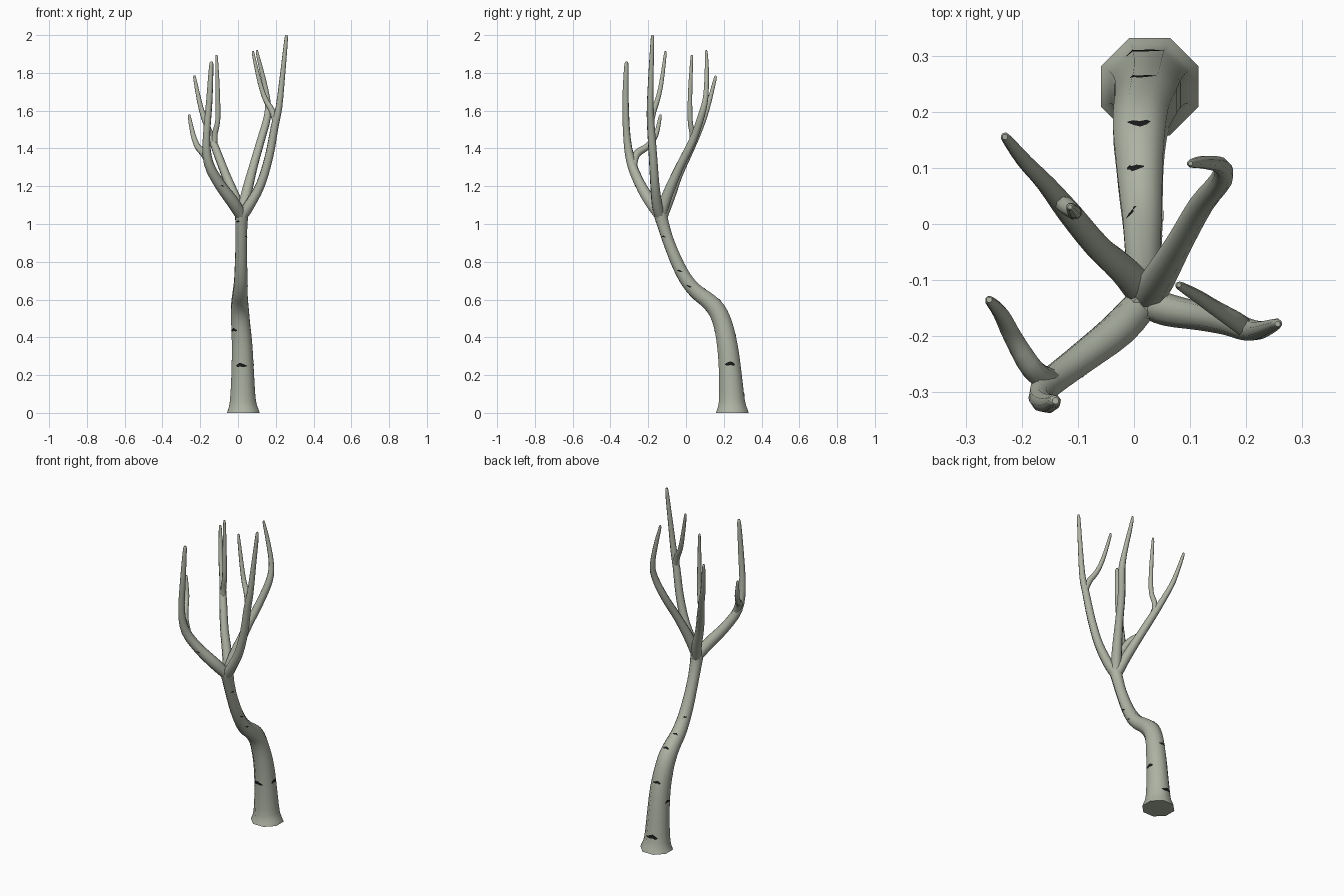
import bpy, bmesh, math
from mathutils import Vector
from mathutils.bvhtree import BVHTree

bark = bpy.data.materials.new("bark")
bark.diffuse_color = (0.42, 0.45, 0.37, 1)
dark = bpy.data.materials.new("dark_bark")
dark.diffuse_color = (0.01, 0.01, 0.01, 1)
SIDES = 8


def spline(pts, steps):
    """Catmull-Rom through (x, y, z, radius) points."""
    p = [Vector(q) for q in pts]
    p = [2 * p[0] - p[1]] + p + [2 * p[-1] - p[-2]]
    out = []
    for i in range(1, len(p) - 2):
        a, b, c, d = p[i - 1:i + 3]
        for k in range(steps):
            t = k / steps
            out.append(0.5 * (2 * b + (c - a) * t + (2 * a - 5 * b + 4 * c - d) * t * t
                              + (3 * b - a - 3 * c + d) * t ** 3))
    return out + [p[-2]]


def finish(bm, name, mat):
    me = bpy.data.meshes.new(name)
    bm.to_mesh(me)
    bm.free()
    me.materials.append(mat)
    ob = bpy.data.objects.new(name, me)
    bpy.context.collection.objects.link(ob)
    bpy.ops.object.select_all(action='DESELECT')
    ob.select_set(True)
    bpy.context.view_layer.objects.active = ob
    bpy.ops.object.shade_smooth_by_angle(angle=math.radians(60))
    return ob


def limb(name, pts, flat_start=False, steps=3):
    """Eight-sided tapering tube along a curved path."""
    path = spline(pts, steps)
    bm = bmesh.new()
    rings, side = [], Vector((1, 0, 0))
    for i, q in enumerate(path):
        t = (path[min(i + 1, len(path) - 1)] - path[max(i - 1, 0)]).to_3d().normalized()
        if flat_start and i == 0:
            t = Vector((0, 0, 1))
        side = (side - t * side.dot(t)).normalized()
        up = t.cross(side)
        ring = []
        for k in range(SIDES):
            a = 2 * math.pi * (k + 0.5) / SIDES
            ring.append(bm.verts.new(q.to_3d() + (side * math.cos(a) + up * math.sin(a)) * q.w))
        rings.append(ring)
    for r0, r1 in zip(rings, rings[1:]):
        for k in range(SIDES):
            j = (k + 1) % SIDES
            bm.faces.new((r0[k], r0[j], r1[j], r1[k]))
    bm.faces.new(rings[0][::-1])
    bm.faces.new(rings[-1])
    return finish(bm, name, bark)


# Trunk with flared foot and the bend
trunk = limb("trunk", [
    (.028, .245, 0, .094), (.026, .243, .06, .075), (.025, .235, .2, .065),
    (.022, .22, .35, .059), (.014, .195, .47, .054), (.01, .162, .545, .051),
    (.01, .115, .595, .046), (.012, .06, .637, .042), (.015, .008, .695, .038),
    (.016, -.04, .78, .035), (.017, -.09, .9, .032), (.018, -.122, 1.0, .034),
    (.02, -.137, 1.06, .037), (.023, -.145, 1.095, .025)], True)

# Front left branch and twig
limb_a = limb("front_left_branch", [
    (.02, -.135, 1.04, .03), (-.03, -.19, 1.12, .033), (-.1, -.245, 1.215, .029),
    (-.155, -.288, 1.32, .026), (-.167, -.312, 1.45, .02), (-.152, -.32, 1.65, .017),
    (-.142, -.316, 1.83, .012), (-.14, -.315, 1.86, .006)])
limb("front_left_twig", [
    (-.145, -.28, 1.3, .02), (-.178, -.262, 1.37, .021), (-.214, -.205, 1.41, .017),
    (-.237, -.16, 1.47, .014), (-.256, -.138, 1.56, .009), (-.258, -.135, 1.58, .005)])

# Back left branch and twig
limb("back_left_branch", [
    (.018, -.125, 1.04, .03), (-.015, -.085, 1.14, .028), (-.065, -.04, 1.26, .024),
    (-.115, .02, 1.39, .022), (-.157, .072, 1.5, .017), (-.195, .112, 1.61, .014),
    (-.227, .152, 1.76, .009), (-.23, .155, 1.785, .005)])
limb("back_left_twig", [
    (-.125, .035, 1.41, .016), (-.122, .033, 1.48, .016), (-.107, .022, 1.55, .014),
    (-.107, .022, 1.7, .012), (-.113, .03, 1.87, .008), (-.114, .03, 1.895, .004)])

# Back right branch
limb("back_right_branch", [
    (.02, -.135, 1.04, .03), (.042, -.1, 1.15, .03), (.08, -.035, 1.3, .024),
    (.12, .035, 1.44, .022), (.156, .08, 1.57, .02), (.155, .104, 1.67, .015),
    (.125, .11, 1.81, .012), (.103, .108, 1.9, .008), (.101, .108, 1.92, .004)])

# Right branch and twig
limb("right_branch", [
    (.02, -.137, 1.04, .03), (.06, -.153, 1.1, .029), (.12, -.165, 1.21, .025),
    (.165, -.175, 1.36, .023), (.195, -.186, 1.52, .021), (.217, -.19, 1.62, .018),
    (.237, -.185, 1.8, .014), (.254, -.178, 1.97, .01), (.256, -.178, 2.0, .005)])
limb("right_twig", [
    (.2, -.186, 1.54, .018), (.18, -.172, 1.6, .017), (.145, -.15, 1.66, .014),
    (.115, -.13, 1.75, .012), (.083, -.111, 1.89, .008), (.08, -.109, 1.915, .004)])


def marks(name, ob, spots):
    """Dark chevron flakes pressed onto the bark: (x, y, z, half width)."""
    src = bmesh.new()
    src.from_mesh(ob.data)
    tree = BVHTree.FromBMesh(src)
    src.free()
    bm = bmesh.new()
    for x, y, z, w in spots:
        c, n, _, _ = tree.find_nearest(Vector((x, y, z)))
        u = Vector((0, 0, 1)).cross(n).normalized()
        v = n.cross(u)
        cols = []
        for s, lo, hi in ((-1, 0, .1), (-.4, -.12, .35), (0, 0, .5), (.4, -.12, .35), (1, 0, .1)):
            col = []
            for h in (lo, hi):
                q, m, _, _ = tree.find_nearest(c + n * .01 + u * s * w + v * (h - .2) * w)
                col.append(bm.verts.new(q + m * .0015))
            cols.append(col)
        for a, b in zip(cols, cols[1:]):
            bm.faces.new((a[0], b[0], b[1], a[1]))
    finish(bm, name, dark)


# Bark marks
marks("trunk_bark_marks", trunk, [
    (.01, .1, .25, .038), (.15, .235, .265, .038), (-.06, .13, .43, .03),
    (.01, .33, .1, .045), (-.1, .23, .3, .03), (.01, .28, .42, .03),
    (.01, .2, .62, .028), (-.005, .115, .68, .022), (-.01, .035, .74, .02),
    (.08, .01, .67, .02), (.08, -.045, .75, .02), (.07, -.13, .93, .018),
    (-.01, -.17, 1.01, .018)])
marks("branch_bark_marks", limb_a, [(-.08, -.29, 1.2, .016)])
